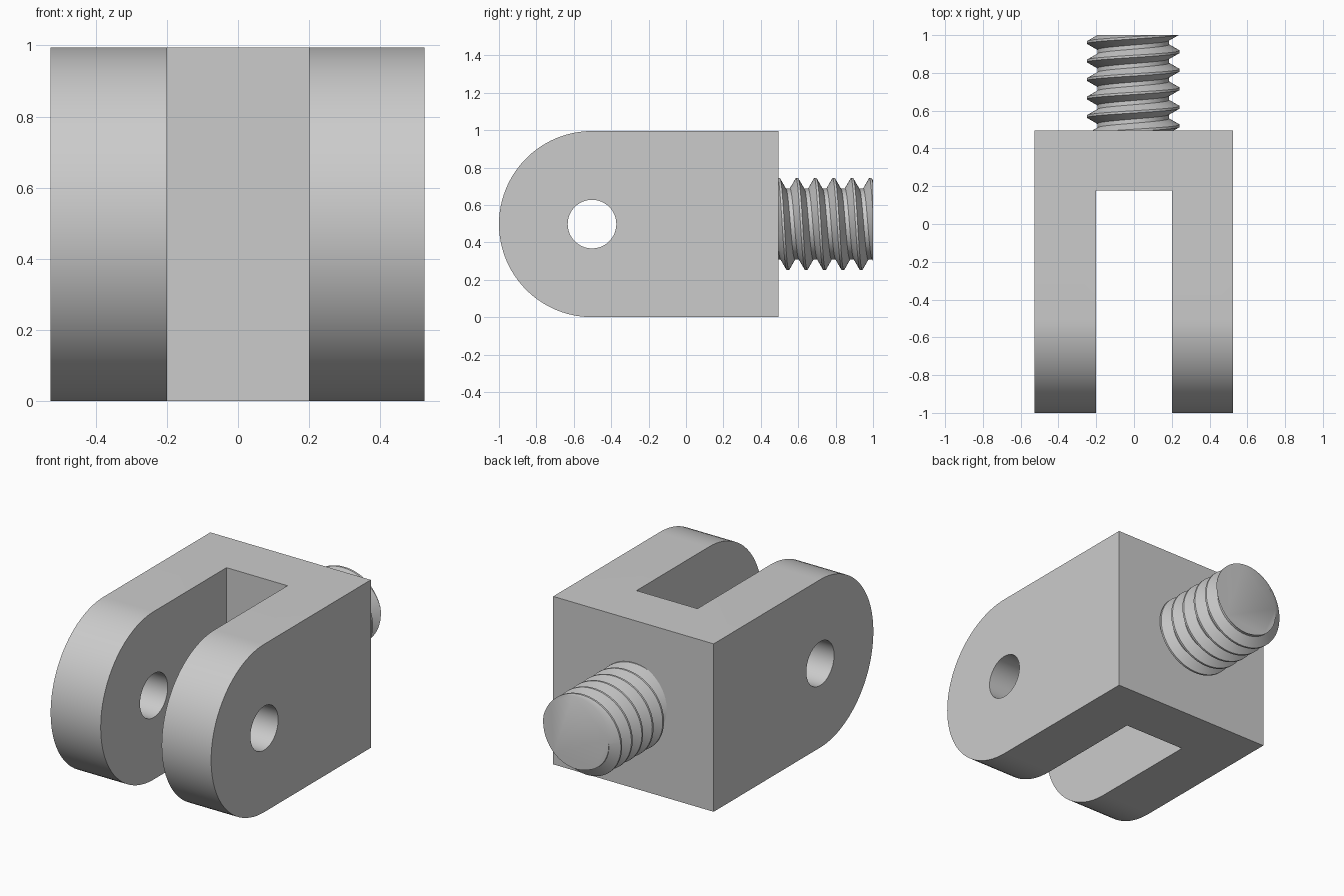
import bpy
import bmesh
from math import cos, sin, pi, tau
from mathutils import Vector

cube = bpy.data.objects.get("Cube")
if cube:
    bpy.data.objects.remove(cube, do_unlink=True)

LEFT, RIGHT = 0.524, -0.528       # outer faces of the fork
HEIGHT, BACK = 0.995, 0.495       # block height and rear face
R = HEIGHT / 2                    # radius of the rounded fork ends
EYE_Y = -1 + R                    # centre of rounding and pin hole

grey = bpy.data.materials.new("light grey")
grey.use_nodes = True
grey.diffuse_color = (0.6, 0.6, 0.6, 1)
grey.node_tree.nodes["Principled BSDF"].inputs["Base Color"].default_value = (0.6, 0.6, 0.6, 1)


def make_object(name, bm):
    bmesh.ops.recalc_face_normals(bm, faces=bm.faces)
    mesh = bpy.data.meshes.new(name)
    bm.to_mesh(mesh)
    bm.free()
    mesh.materials.append(grey)
    obj = bpy.data.objects.new(name, mesh)
    bpy.context.collection.objects.link(obj)
    return obj


def extrude_profile(name, points, x0, x1):
    """Prism from a (y, z) outline between two x positions."""
    bm = bmesh.new()
    face = bm.faces.new([bm.verts.new((x0, y, z)) for y, z in points])
    out = bmesh.ops.extrude_face_region(bm, geom=[face])
    moved = [v for v in out["geom"] if isinstance(v, bmesh.types.BMVert)]
    bmesh.ops.translate(bm, verts=moved, vec=(x1 - x0, 0, 0))
    return make_object(name, bm)


def arc(radius, start, end, steps):
    return [(EYE_Y + radius * cos(start + (end - start) * i / steps),
             R + radius * sin(start + (end - start) * i / steps))
            for i in range(steps + 1)]


def activate(obj):
    bpy.ops.object.select_all(action="DESELECT")
    obj.select_set(True)
    bpy.context.view_layer.objects.active = obj


def cut(target, cutter):
    activate(target)
    mod = target.modifiers.new("cut", "BOOLEAN")
    mod.operation, mod.solver, mod.object = "DIFFERENCE", "EXACT", cutter
    bpy.ops.object.modifier_apply(modifier=mod.name)
    bpy.data.objects.remove(cutter, do_unlink=True)


def smooth(obj):
    activate(obj)
    bpy.ops.object.shade_smooth_by_angle(angle=pi / 6)


# Fork body: rounded block with a slot and a cross pin hole
outline = arc(R, pi / 2, 3 * pi / 2, 48) + [(BACK, 0), (BACK, HEIGHT)]
fork = extrude_profile("fork_body", outline, RIGHT, LEFT)
slot = [(-1.2, -0.2), (0.178, -0.2), (0.178, 1.2), (-1.2, 1.2)]
cut(fork, extrude_profile("slot_cutter", slot, -0.2, 0.2))
cut(fork, extrude_profile("pin_hole_cutter", arc(0.13, 0, tau, 48)[:-1], -1, 1))
smooth(fork)

# Threaded stud: helical sweep of one tooth, trimmed square at both ends
PITCH, STEPS, TURNS = 0.098, 64, 8
ROOT, CREST = 0.19, 0.246
tooth = [(-0.006, CREST), (0.006, CREST), (0.038, ROOT), (PITCH - 0.038, ROOT),
         (PITCH - 0.006, CREST)]
bm = bmesh.new()
rows = []
for i in range(STEPS * TURNS + 1):
    a = tau * i / STEPS
    y0 = 0.52 - 2 * PITCH + PITCH * i / STEPS
    rows.append([bm.verts.new((r * cos(a) - 0.004, y0 + dy, R - r * sin(a)))
                 for dy, r in tooth])
for a, b in zip(rows, rows[1:]):
    for k in range(len(tooth) - 1):
        bm.faces.new((a[k], a[k + 1], b[k + 1], b[k]))
bmesh.ops.remove_doubles(bm, verts=bm.verts, dist=0.0005)
for y, side in ((BACK - 0.01, -1), (1.0, 1)):
    geom = bm.verts[:] + bm.edges[:] + bm.faces[:]
    bmesh.ops.bisect_plane(bm, geom=geom, plane_co=Vector((0, y, 0)),
                           plane_no=Vector((0, side, 0)), clear_outer=True)
    rim = [e for e in bm.edges if e.is_boundary
           and all(abs(v.co.y - y) < 1e-4 for v in e.verts)]
    bmesh.ops.holes_fill(bm, edges=rim, sides=0)
stud = make_object("threaded_stud", bm)
smooth(stud)
